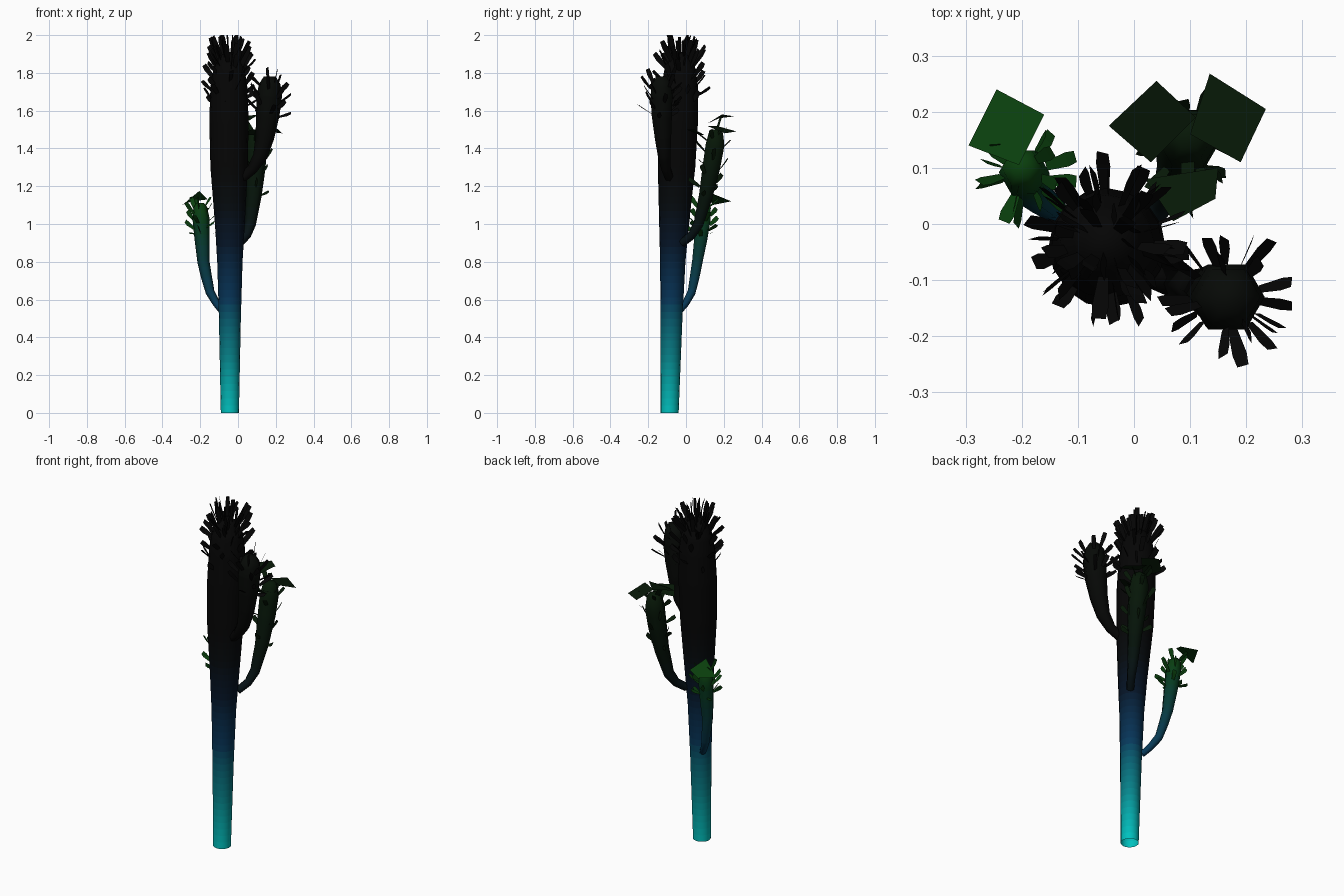
import bpy, bmesh, math, random
from mathutils import Vector, Quaternion

if "Cube" in bpy.data.objects:
    bpy.data.objects.remove(bpy.data.objects["Cube"])
random.seed(7)
mats = {}


def mat(c):
    key = tuple(round(v, 4) for v in c)
    if key not in mats:
        m = bpy.data.materials.new("shade_%d" % len(mats))
        m.diffuse_color = (*key, 1)
        m.use_nodes = True
        m.node_tree.nodes["Principled BSDF"].inputs["Base Color"].default_value = m.diffuse_color
        mats[key] = m
    return mats[key]


def sample(table, t):
    """Linear lookup in rows of (key, values...)."""
    if t <= table[0][0]:
        return Vector(table[0][1:])
    for a, b in zip(table, table[1:]):
        if t <= b[0]:
            f = (t - a[0]) / (b[0] - a[0])
            return Vector(a[1:]).lerp(Vector(b[1:]), f)
    return Vector(table[-1][1:])


def finish(name, bm, cols, smooth):
    me = bpy.data.meshes.new(name)
    bm.to_mesh(me)
    bm.free()
    for c in cols:
        me.materials.append(mat(c))
    for p in me.polygons:
        p.use_smooth = smooth
    ob = bpy.data.objects.new(name, me)
    bpy.context.collection.objects.link(ob)


def tube(name, path, colors, sides, bands):
    """Stem along rows (z, x, y, radius), colour graded by height."""
    bm = bmesh.new()
    z0, z1 = path[0][0], path[-1][0]
    zs = sorted({round(z0 + (z1 - z0) * i / bands, 4) for i in range(bands + 1)}
                | {r[0] for r in path})
    centres = [Vector((*sample(path, z)[:2], z)) for z in zs]
    rings, cols = [], []
    for i, z in enumerate(zs):
        d = centres[min(i + 1, len(zs) - 1)] - centres[max(i - 1, 0)]
        if z0 == 0 or i == len(zs) - 1:
            d = Vector((0, 0, 1))
        q = Vector((0, 0, 1)).rotation_difference(d.normalized())
        r = sample(path, z)[2]
        rings.append([bm.verts.new(centres[i] + q @ Vector((
            r * math.cos(math.tau * k / sides), r * math.sin(math.tau * k / sides), 0)))
            for k in range(sides)])
    for i, (a, b) in enumerate(zip(rings, rings[1:])):
        cols.append(sample(colors, (zs[i] + zs[i + 1]) / 2))
        for k in range(sides):
            n = (k + 1) % sides
            bm.faces.new((a[k], a[n], b[n], b[k])).material_index = i
    bm.faces.new(rings[-1]).material_index = len(cols) - 1
    finish(name, bm, cols, True)


def blades(name, path, color, count, zlo, zhi, elo, ehi, length, width):
    """Flat spikes fanned around a stem, steeper towards the top."""
    bm = bmesh.new()
    for i in range(count):
        t = (i + 0.5) / count
        z = zlo + (zhi - zlo) * t
        x, y, r = sample(path, z)
        a = i * 2.39996 + random.uniform(-.3, .3)
        out = Vector((math.cos(a), math.sin(a), 0))
        e = math.radians(elo + (ehi - elo) * t + random.uniform(-15, 15))
        d = out * math.cos(e) + Vector((0, 0, math.sin(e)))
        side = Quaternion(d, random.uniform(-1.5, 1.5)) @ Vector((-out.y, out.x, 0))
        root = Vector((x, y, z)) + out * r * 0.92
        ln = length * random.uniform(.75, 1.15)
        pts = []
        for f, w in ((0, .3), (.7, .5), (1, .4)):
            c = root + d * ln * f + Vector((0, 0, ln * .12 * f * f))
            for s in (-1, 1):
                p = c + side * (s * w * width)
                p.z = min(p.z, 2.0)
                pts.append(bm.verts.new(p))
        bm.faces.new((pts[0], pts[1], pts[3], pts[2]))
        bm.faces.new((pts[2], pts[3], pts[5], pts[4]))
    finish(name, bm, [color], False)


def leaf(name, corners, color, stem):
    """Square leaf plate with a narrow stalk back to its branch."""
    bm = bmesh.new()
    v = [bm.verts.new(c) for c in corners]
    bm.faces.new(v)
    mid = sum((Vector(c) for c in corners), Vector()) / 4
    s, w = Vector(stem), Vector((.012, .006, 0))
    bm.faces.new([bm.verts.new(p) for p in (s - w, s + w, mid + w, mid - w)])
    finish(name, bm, [color], False)


BLACK = (.0015, .0015, .0015)
GREEN = (.003, .05, .004)
DARK = (.002, .009, .002)

# Trunk with a domed top
trunk = [(0, -.043, -.087, .048), (.5, -.043, -.077, .058), (.8, -.043, -.07, .067),
         (1.0, -.043, -.063, .079), (1.3, -.047, -.05, .099), (1.55, -.048, -.04, .104),
         (1.72, -.048, -.034, .098), (1.82, -.048, -.031, .083), (1.88, -.048, -.03, .055),
         (1.91, -.048, -.03, .02)]
tube("trunk", trunk, [(0, 0, .55, .53), (.3, .002, .22, .25), (.6, .002, .035, .1),
                      (.9, .0015, .007, .02), (1.1, .0015, .003, .004), (1.3, *BLACK)], 16, 50)
blades("trunk_side_spikes", trunk, BLACK, 24, 1.62, 1.83, 35, 50, .075, .03)
blades("trunk_crown_spikes", trunk, BLACK, 38, 1.82, 1.905, 52, 75, .10, .03)

# Left back branch
left = [(.54, -.085, -.035, .018), (.58, -.115, -.002, .02), (.64, -.148, .03, .024),
        (.72, -.167, .046, .029), (.8, -.183, .06, .032), (.92, -.19, .078, .04),
        (1.03, -.196, .092, .045), (1.09, -.2, .1, .036), (1.11, -.2, .1, .02)]
tube("left_branch", left, [(.55, .002, .04, .1), (.8, .002, .04, .045),
                           (1.0, .002, .045, .01), (1.1, *GREEN)], 6, 10)
blades("left_spikes", left, GREEN, 17, .93, 1.1, 15, 55, .06, .026)
leaf("left_leaf", [(-.245, .24, 1.12), (-.16, .195, 1.13), (-.205, .105, 1.175),
                   (-.295, .14, 1.10)], GREEN, (-.2, .1, 1.07))

# Back branch
back = [(.9, .01, -.02, .022), (.94, .045, .03, .024), (1.0, .065, .066, .03),
        (1.15, .083, .105, .042), (1.3, .092, .134, .054), (1.42, .096, .154, .057),
        (1.48, .098, .158, .044), (1.5, .098, .158, .025)]
tube("back_branch", back, [(.9, .002, .006, .009), (1.1, .0015, .006, .003),
                           (1.5, *DARK)], 6, 10)
blades("back_spikes", back, DARK, 15, 1.14, 1.49, 25, 55, .06, .026)
leaf("back_leaf_high", [(-.045, .175, 1.56), (.04, .255, 1.57), (.11, .19, 1.58),
                        (.03, .11, 1.53)], DARK, (.09, .155, 1.47))
leaf("back_leaf_right", [(.135, .268, 1.49), (.235, .205, 1.48), (.19, .11, 1.52),
                         (.1, .16, 1.52)], DARK, (.1, .155, 1.45))
leaf("back_leaf_inner", [(.02, .08, 1.47), (.15, .1, 1.47), (.145, .045, 1.5),
                         (.07, .005, 1.5)], DARK, (.095, .14, 1.42))

# Right front branch
right = [(1.24, .02, -.085, .024), (1.29, .075, -.105, .028), (1.36, .118, -.115, .038),
         (1.46, .142, -.122, .05), (1.58, .158, -.128, .062), (1.68, .166, -.13, .067),
         (1.74, .168, -.13, .057), (1.78, .168, -.13, .032)]
tube("right_branch", right, [(1.2, *BLACK), (1.8, .002, .003, .002)], 6, 10)
blades("right_spikes", right, BLACK, 20, 1.56, 1.76, 25, 55, .075, .026)
